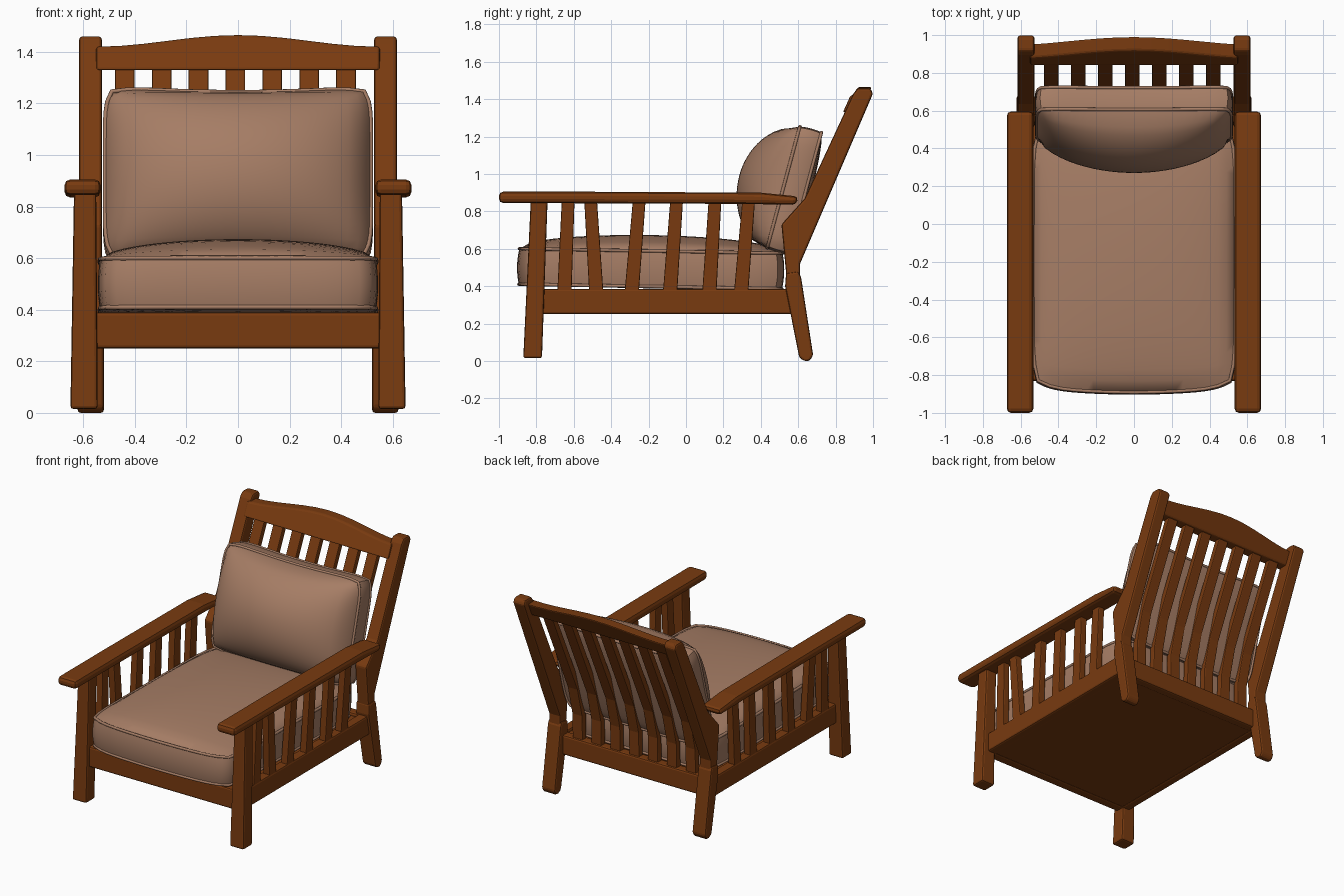
import bpy, bmesh, math
from mathutils import Matrix, Vector

cube = bpy.data.objects.get("Cube")
if cube:
    bpy.data.objects.remove(cube, do_unlink=True)


def material(name, rgb):
    mat = bpy.data.materials.new(name)
    mat.use_nodes = True
    mat.diffuse_color = (*rgb, 1)
    mat.node_tree.nodes["Principled BSDF"].inputs["Base Color"].default_value = (*rgb, 1)
    return mat


wood = material("brown wood", (0.19, 0.043, 0.005))
fabric = material("tan fabric", (0.38, 0.205, 0.13))


def add_object(name, data, mat):
    obj = bpy.data.objects.new(name, data)
    bpy.context.collection.objects.link(obj)
    data.materials.append(mat)
    return obj


def smooth(obj, degrees):
    bpy.ops.object.select_all(action="DESELECT")
    obj.select_set(True)
    bpy.context.view_layer.objects.active = obj
    bpy.ops.object.shade_smooth_by_angle(angle=math.radians(degrees))


def finish_wood(name, bm, bevel, mirror):
    bmesh.ops.recalc_face_normals(bm, faces=bm.faces)
    mesh = bpy.data.meshes.new(name)
    bm.to_mesh(mesh)
    bm.free()
    obj = add_object(name, mesh, wood)
    if mirror:
        obj.modifiers.new("Mirror", "MIRROR")
    mod = obj.modifiers.new("Bevel", "BEVEL")
    mod.width, mod.segments, mod.limit_method = bevel, 2, "ANGLE"
    return obj


def loft(name, ring_a, ring_b, bevel=0.012, mirror=False):
    """Solid between two rings with matching points."""
    bm = bmesh.new()
    a = [bm.verts.new(p) for p in ring_a]
    b = [bm.verts.new(p) for p in ring_b]
    bm.faces.new(a)
    bm.faces.new(b)
    for i in range(len(a)):
        j = (i + 1) % len(a)
        bm.faces.new((a[i], a[j], b[j], b[i]))
    return finish_wood(name, bm, bevel, mirror)


def side_cut(name, outline, x0, x1, **kw):
    """Extrude a side outline (y, z) across x."""
    return loft(name, [(x0, y, z) for y, z in outline],
                [(x1, y, z) for y, z in outline], **kw)


def post(name, low, high, **kw):
    """Tapered upright; each end is (x, y, z, half x, half y)."""
    rings = [[(x + i * hx, y + j * hy, z) for i, j in ((-1, -1), (1, -1), (1, 1), (-1, 1))]
             for x, y, z, hx, hy in (low, high)]
    return loft(name, *rings, **kw)


def box(name, x0, x1, y0, y1, z0, z1, **kw):
    return side_cut(name, [(y0, z0), (y1, z0), (y1, z1), (y0, z1)], x0, x1, **kw)


# Legs and reclined back posts
post("front_legs", (0.597, -0.82, 0.015, 0.053, 0.05), (0.593, -0.785, 0.86, 0.043, 0.045), mirror=True)
side_cut("rear_legs", [(0.605, 0.02), (0.63, 0), (0.66, 0), (0.68, 0.03), (0.615, 0.45), (0.60, 0.48),
                       (0.535, 0.47), (0.53, 0.40)], 0.52, 0.622, mirror=True)
side_cut("back_posts", [(0.54, 0.42), (0.61, 0.42), (0.61, 0.52), (1.0, 1.43), (0.985, 1.458),
                        (0.92, 1.46), (0.895, 1.43), (0.635, 0.87), (0.51, 0.73)],
         0.528, 0.616, mirror=True)

# Seat frame
box("side_rails", 0.54, 0.605, -0.81, 0.58, 0.25, 0.385, mirror=True)
box("front_rail", -0.57, 0.57, -0.83, -0.76, 0.25, 0.39)
box("rear_rail", -0.57, 0.57, 0.525, 0.59, 0.25, 0.385)
box("seat_deck", -0.56, 0.56, -0.79, 0.55, 0.255, 0.365)

# Armrests
side_cut("armrests", [(-1.0, 0.845), (0.3, 0.84), (0.59, 0.835), (0.6, 0.88), (0.4, 0.9),
                      (-0.5, 0.905), (-1.0, 0.905)], 0.533, 0.673, bevel=0.022, mirror=True)

# Side slats: foot and head positions along the arm
for i, (foot, head) in enumerate([(-0.65, -0.63), (-0.48, -0.51), (-0.29, -0.25),
                                  (-0.085, -0.05), (0.125, 0.155), (0.295, 0.335)]):
    post(f"side_slats_{i + 1}", (0.578, foot, 0.37, 0.024, 0.038),
         (0.585, head, 0.86, 0.024, 0.034), bevel=0.006, mirror=True)

# Back slats following the bend of the posts
spine = [(0.555, 0.34), (0.56, 0.55), (0.61, 0.75), (0.893, 1.36)]
slat = [(y - 0.022, z) for y, z in spine] + [(y + 0.022, z) for y, z in reversed(spine)]
for i in range(7):
    x = (i - 3) * 0.143 - 0.01
    side_cut(f"back_slat_{i + 1}", slat, x - 0.038, x + 0.038, bevel=0.006)

# Crowned top rail, leaning with the posts
steps = 12
crown = [(x, 1.42 + 0.045 * (0.5 + 0.5 * math.cos(math.pi * x / 0.55)))
         for x in (0.55 - 1.1 * i / steps for i in range(steps + 1))]
outline = [(-0.55, 1.33), (0.55, 1.33)] + crown
rings = [[(x, y + 0.44 * (z - 1.4) + 0.02 * (1 - (x / 0.55) ** 2), z) for x, z in outline]
         for y in (0.87, 0.945)]
loft("top_rail", *rings, bevel=0.01)


def cushion(name, half, place, puff_top, puff_bottom, bow_low, bow_high, power):
    """Boxed cushion with puffed faces and piped seams."""
    hx, hy, hz = half

    def shape(p):
        u, v, w = p
        puff = (max(0, 1 - u * u) * max(0, 1 - v * v)) ** power
        belly = 1 + 0.015 * (1 - w * w)
        bow = 1 + (bow_high if v > 0 else bow_low) * (1 - u * u)
        z = hz * w + puff * (puff_top if w > 0 else puff_bottom) * w
        return place @ Vector((hx * u * belly * (1 - 0.05 * v ** 8),
                               hy * v * belly * bow * (1 - 0.05 * u ** 8), z))

    bm = bmesh.new()
    bmesh.ops.create_cube(bm, size=2)
    bmesh.ops.subdivide_edges(bm, edges=bm.edges, cuts=23, use_grid_fill=True)
    for v in bm.verts:
        v.co = shape(v.co)
    mesh = bpy.data.meshes.new(name)
    bm.to_mesh(mesh)
    bm.free()
    smooth(add_object(name, mesh, fabric), 50)

    # Piping round both seams
    n = 16
    sweep = [2 * i / n - 1 for i in range(n)]
    loop = ([(t, -1) for t in sweep] + [(1, t) for t in sweep]
            + [(-t, 1) for t in sweep] + [(-1, -t) for t in sweep])
    curve = bpy.data.curves.new(name + "_piping", "CURVE")
    curve.dimensions = "3D"
    curve.bevel_depth, curve.bevel_resolution = 0.009, 2
    for w in (-1, 1):
        spline = curve.splines.new("POLY")
        spline.points.add(len(loop) - 1)
        spline.use_cyclic_u = True
        for point, (u, v) in zip(spline.points, loop):
            point.co = (*shape((u, v, w)), 1)
    add_object(name + "_piping", curve, fabric)


# Cushions
seat_place = Matrix.Translation((0, -0.175, 0.493)) @ Matrix.Rotation(math.radians(-1), 4, "X")
cushion("seat_cushion", (0.535, 0.69, 0.095), seat_place, 0.085, 0.01, 0.04, 0.0, 0.5)
back_place = Matrix.Translation((0, 0.58, 0.915)) @ Matrix.Rotation(math.radians(75), 4, "X")
cushion("back_cushion", (0.515, 0.345, 0.06), back_place, 0.245, 0.03, 0.0, -0.06, 0.55)
